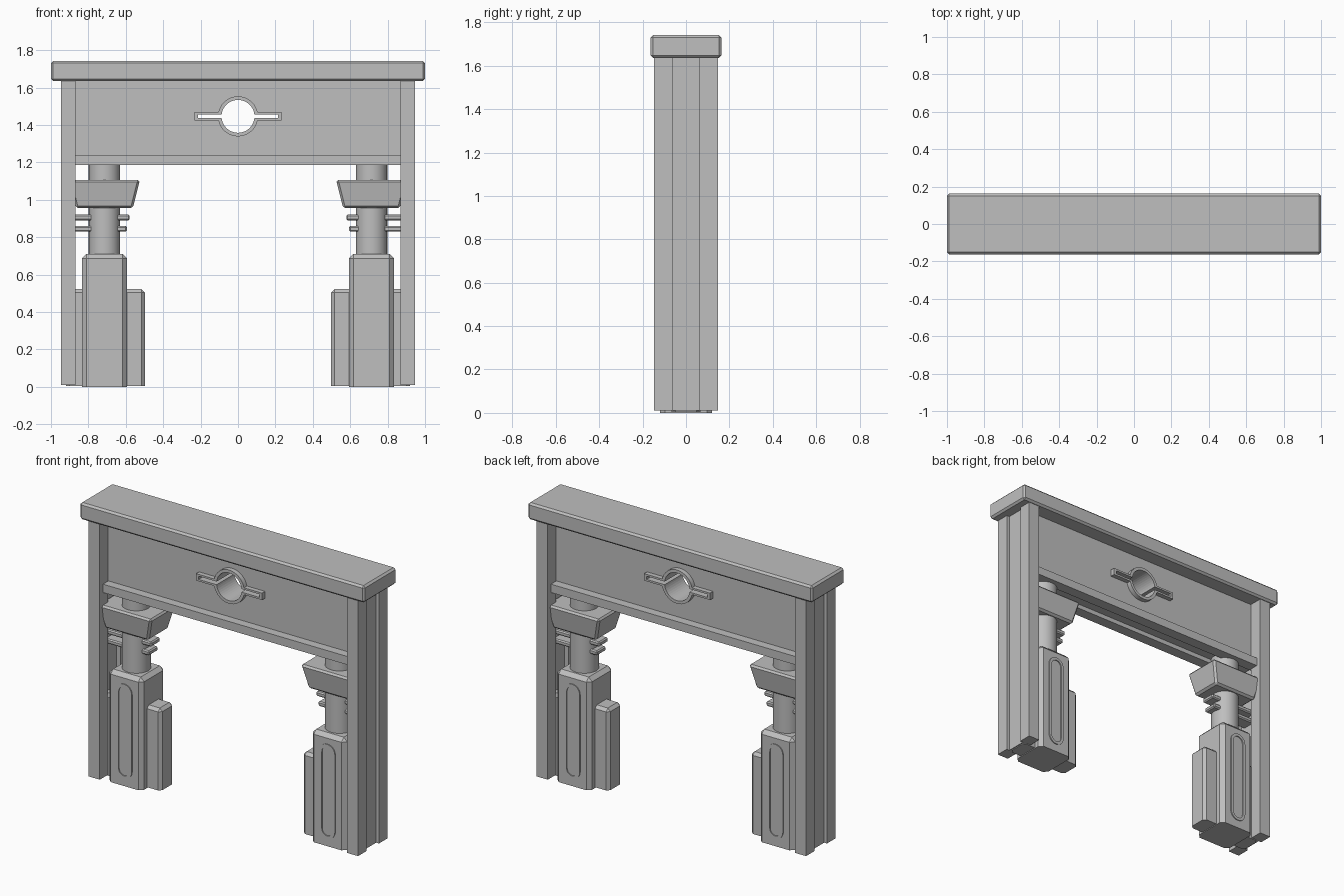
import bpy, bmesh
from math import pi, sin, cos, asin
from mathutils import Vector

old = bpy.data.objects.get("Cube")
if old:
    bpy.data.objects.remove(old, do_unlink=True)

grey = bpy.data.materials.new("light grey metal")
grey.use_nodes = True
COLOR = (0.52, 0.52, 0.52, 1)
grey.diffuse_color = COLOR
grey.node_tree.nodes["Principled BSDF"].inputs["Base Color"].default_value = COLOR


def finish(name, bm):
    bmesh.ops.recalc_face_normals(bm, faces=bm.faces)
    mesh = bpy.data.meshes.new(name)
    bm.to_mesh(mesh)
    bm.free()
    mesh.materials.append(grey)
    obj = bpy.data.objects.new(name, mesh)
    bpy.context.collection.objects.link(obj)
    return obj


def box(name, lo, hi, bevel=0.0, taper=1.0, keep_base=False):
    """Box from corner to corner; taper shrinks the base, bevel chamfers edges."""
    lo, hi = Vector(lo), Vector(hi)
    mid, size = (lo + hi) / 2, hi - lo
    bm = bmesh.new()
    bmesh.ops.create_cube(bm, size=1)
    for v in bm.verts:
        k = taper if v.co.z < 0 else 1
        v.co = Vector((v.co.x * size.x * k, v.co.y * size.y * k, v.co.z * size.z)) + mid
    if bevel:
        edges = [e for e in bm.edges
                 if not (keep_base and all(v.co.z < lo.z + 1e-4 for v in e.verts))]
        bmesh.ops.bevel(bm, geom=edges, offset=bevel, segments=1,
                        affect='EDGES', clamp_overlap=True)
    return finish(name, bm)


def prism(name, outline, depth):
    """Extrude an (x, z) outline symmetrically along y."""
    bm = bmesh.new()
    face = bm.faces.new([bm.verts.new((x, -depth, z)) for x, z in outline])
    new = bmesh.ops.extrude_face_region(bm, geom=[face])["geom"]
    bmesh.ops.translate(bm, vec=(0, 2 * depth, 0),
                        verts=[g for g in new if isinstance(g, bmesh.types.BMVert)])
    return finish(name, bm)


def arc(cx, cz, r, a, b, n=20):
    return [(cx + r * cos(a + (b - a) * i / n), cz + r * sin(a + (b - a) * i / n))
            for i in range(n + 1)]


def keyhole(r, h, w, z):
    """Circle with a slot reaching out on both sides."""
    a = asin(h / r)
    return (arc(0, z, r, a, pi - a) + [(-w, z + h), (-w, z - h)]
            + arc(0, z, r, pi + a, 2 * pi - a) + [(w, z - h), (w, z + h)])


def pill(cx, r, z0, z1):
    return arc(cx, z1 - r, r, 0, pi, 12) + arc(cx, z0 + r, r, pi, 2 * pi, 12)


def cut(obj, cutter):
    mod = obj.modifiers.new("opening", 'BOOLEAN')
    mod.operation, mod.solver, mod.object = 'DIFFERENCE', 'EXACT', cutter
    cutter.hide_render = True
    cutter.hide_set(True)
    cutter.display_type = 'WIRE'


def smooth(obj):
    bpy.ops.object.select_all(action='DESELECT')
    obj.select_set(True)
    bpy.context.view_layer.objects.active = obj
    bpy.ops.object.shade_smooth_by_angle(angle=0.5)


# Top cap and cross panel
box("top_cap", (-1, -0.163, 1.635), (1, 0.163, 1.742), 0.012)
panel = box("cross_panel", (-0.9, -0.06, 1.215), (0.9, 0.06, 1.64))
for side, s in (("front", -1), ("back", 1)):
    ys = sorted((s * 0.045, s * 0.115))
    box(side + "_panel_lip", (-0.88, ys[0], 1.187), (0.88, ys[1], 1.24))

# Keyhole frame and its opening through the panel
HUB = 1.446
frame = prism("keyhole_frame", keyhole(0.107, 0.022, 0.232, HUB), 0.09)
hole = prism("keyhole_cutter", keyhole(0.088, 0.01, 0.214, HUB), 0.3)
cut(frame, hole)
cut(panel, hole)
smooth(frame)
smooth(panel)

for name, s in (("left", 1), ("right", -1)):
    cx = s * 0.714

    def span(a, b):
        return sorted((s * a, s * b))

    # Channel post: two flanges and a recessed web
    x0, x1 = span(0.869, 0.947)
    box(name + "_front_flange", (x0, -0.147, 0.01), (x1, -0.063, 1.64))
    box(name + "_back_flange", (x0, 0.063, 0.01), (x1, 0.147, 1.64))
    x0, x1 = span(0.9, 0.927)
    box(name + "_post_web", (x0, -0.07, 0.01), (x1, 0.07, 1.64))

    # Piston foot with chamfered body and side block
    box(name + "_foot_body", (cx - 0.121, -0.12, 0), (cx + 0.121, 0.12, 0.71),
        0.024, keep_base=True)
    x0, x1 = span(0.498, 0.92)
    box(name + "_foot_side_block", (x0, -0.066, 0.005), (x1, 0.066, 0.522),
        0.018, keep_base=True)

    # Raised oblong rims on the front and back of the foot
    rim = prism(name + "_oblong_rim", pill(cx, 0.055, 0.05, 0.65), 0.126)
    inner = prism(name + "_rim_cutter", pill(cx, 0.037, 0.068, 0.632), 0.3)
    cut(rim, inner)
    smooth(rim)

    # Piston rod
    bm = bmesh.new()
    bmesh.ops.create_cone(bm, cap_ends=True, segments=32, radius1=0.084,
                          radius2=0.084, depth=0.55)
    bmesh.ops.translate(bm, vec=(cx, 0, 0.945), verts=bm.verts)
    smooth(finish(name + "_piston_rod", bm))

    # Tapered collar and cross bars
    box(name + "_collar", (cx - 0.19, -0.125, 0.955), (cx + 0.19, 0.125, 1.107),
        0.012, taper=0.8)
    for i, (z, reach) in enumerate(((0.905, 0.579), (0.845, 0.594))):
        x0, x1 = span(reach, 0.915)
        box(f"{name}_cross_bar_{i + 1}", (x0, -0.045, z - 0.015),
            (x1, 0.045, z + 0.015), 0.007)
